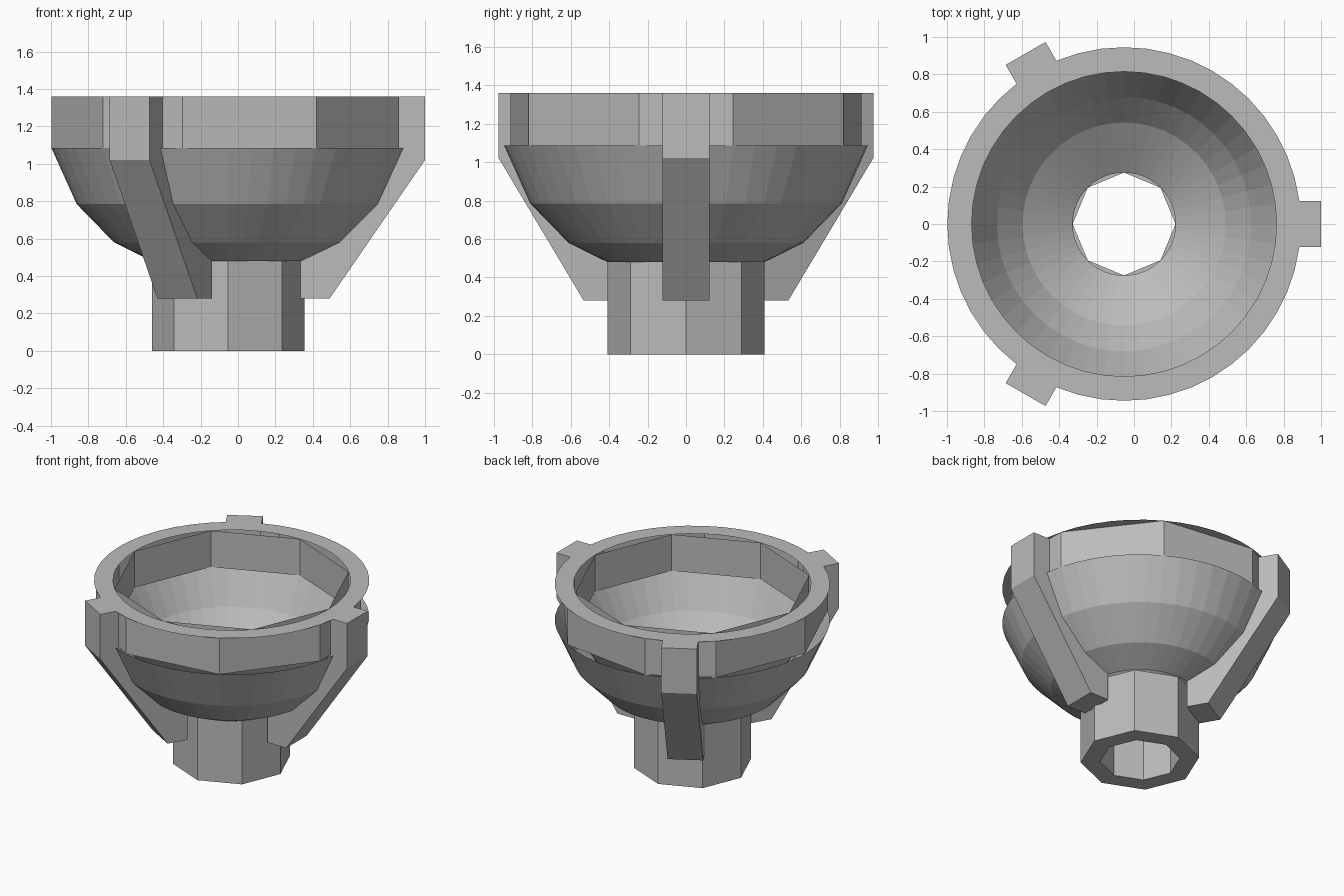
import bpy
import bmesh
from math import cos, sin, radians, tau

if "Cube" in bpy.data.objects:
    bpy.data.objects.remove(bpy.data.objects["Cube"])

CENTRE_X = -0.053
TOP, RIM, NECK = 1.36, 1.085, 0.48
OUTER, INNER = 0.945, 0.815
STEM_OUT, STEM_IN = 0.408, 0.275
ROUND = [360 * i / 48 for i in range(48)]
OCTAGON = [45 * i for i in range(8)]
FINS = (0, 120, 240)

grey = bpy.data.materials.new("plain grey")
grey.use_nodes = True
grey.diffuse_color = (0.5, 0.5, 0.5, 1)
grey.node_tree.nodes["Principled BSDF"].inputs["Base Color"].default_value = (0.5, 0.5, 0.5, 1)


def finish(name, bm):
    mesh = bpy.data.meshes.new(name)
    bm.to_mesh(mesh)
    bm.free()
    mesh.materials.append(grey)
    obj = bpy.data.objects.new(name, mesh)
    obj.location.x = CENTRE_X
    bpy.context.collection.objects.link(obj)
    return obj


def lathe(name, profile, angles):
    """Sweep (radius, height) points, listed bottom to top outside, round the axis."""
    bm = bmesh.new()
    rings = [[bm.verts.new((r * cos(radians(a)), r * sin(radians(a)), z)) for a in angles]
             for r, z in profile]
    n = len(angles)
    for low, high in zip(rings, rings[1:]):
        for i in range(n):
            j = (i + 1) % n
            bm.faces.new((low[i], low[j], high[j], high[i]))
    return finish(name, bm)


# Bowl: separate round outer and inner shells
lathe("bowl_outside", [(STEM_OUT, NECK), (0.61, 0.58), (0.81, 0.785), (OUTER, RIM)], ROUND)
lathe("bowl_inside", [(INNER, RIM), (0.68, 0.84), (0.5425, 0.68), (STEM_IN, 0.5)], ROUND)

# Collar: round flat top over faceted walls
lathe("collar_top", [(OUTER, TOP), (INNER, TOP)], ROUND)
wall_angles = [fin + step for fin in FINS for step in (15, 60, 105)]
lathe("collar_outer_wall", [(OUTER, RIM), (OUTER, TOP)], wall_angles)
lathe("collar_inner_wall", [(INNER, TOP), (INNER, RIM)], OCTAGON)

# Hollow octagonal stem
lathe("stem", [(STEM_IN, 0.5), (STEM_IN, 0), (STEM_OUT, 0), (STEM_OUT, NECK)], OCTAGON)

# Three side fins from one extruded outline
FIN_OUTLINE = [(1.053, TOP), (0.9, TOP), (0.9, RIM), (0.79, 0.8), (0.6, 0.6),
               (0.388, 0.49), (0.388, 0.28), (0.543, 0.28), (1.053, 1.02)]
HALF = 0.123
for name, angle in zip(("left_fin", "back_right_fin", "front_right_fin"), FINS):
    bm = bmesh.new()
    side = bm.faces.new([bm.verts.new((x, -HALF, z)) for x, z in FIN_OUTLINE])
    grown = bmesh.ops.extrude_face_region(bm, geom=[side])["geom"]
    bmesh.ops.translate(bm, vec=(0, 2 * HALF, 0),
                        verts=[v for v in grown if isinstance(v, bmesh.types.BMVert)])
    if not side.is_valid or side not in bm.faces[:]:
        bm.faces.ensure_lookup_table()
    bmesh.ops.holes_fill(bm, edges=[e for e in bm.edges if e.is_boundary], sides=0)
    bmesh.ops.recalc_face_normals(bm, faces=bm.faces)
    fin = finish(name, bm)
    fin.rotation_euler.z = radians(angle)
